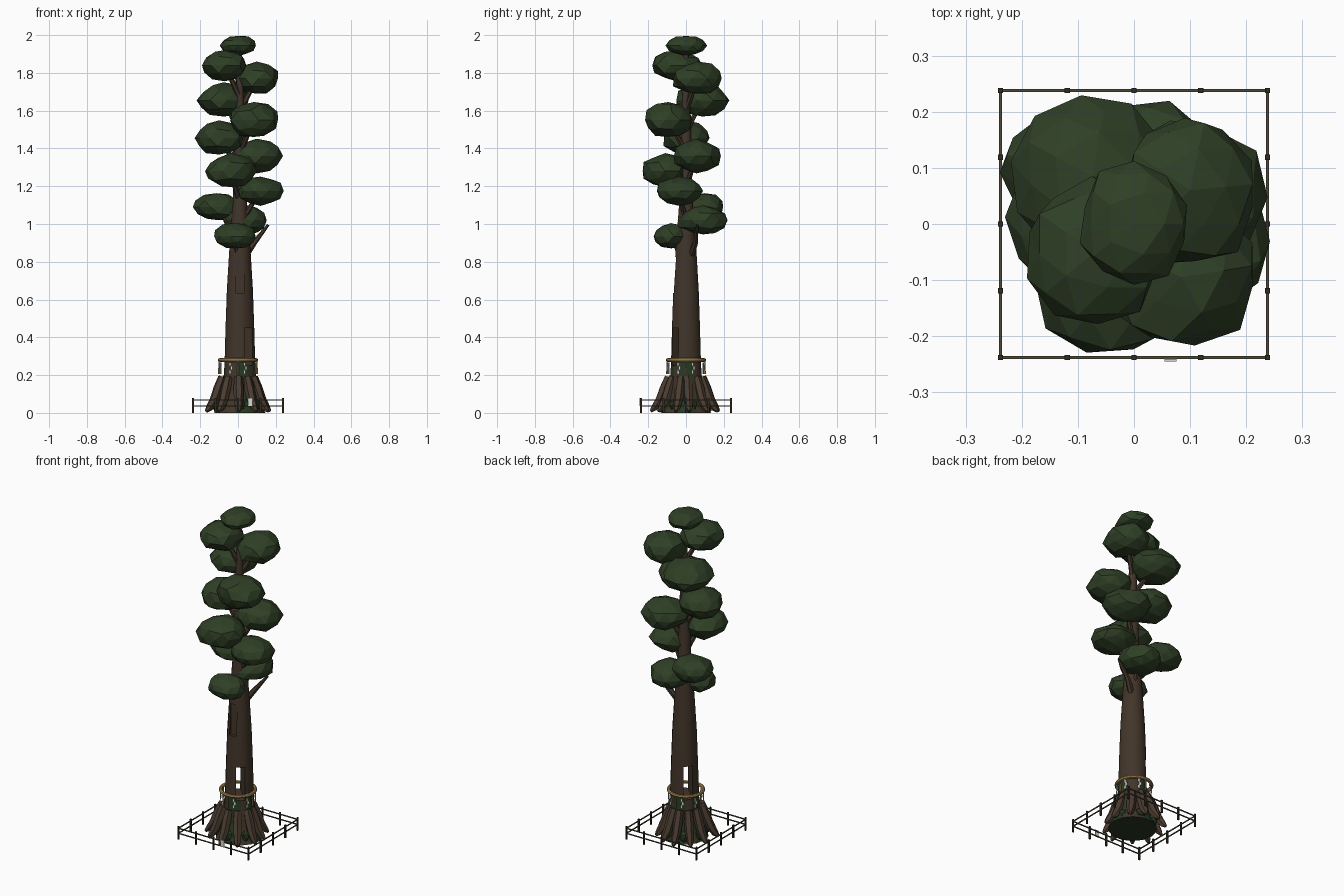
import bpy, bmesh, math, random
from mathutils import Vector, Matrix

random.seed(7)
cube = bpy.data.objects.get("Cube")
if cube:
    bpy.data.objects.remove(cube, do_unlink=True)


def material(name, r, g, b):
    m = bpy.data.materials.new(name)
    m.use_nodes = True
    m.diffuse_color = (r, g, b, 1)
    bsdf = next(n for n in m.node_tree.nodes if n.type == 'BSDF_PRINCIPLED')
    bsdf.inputs["Base Color"].default_value = (r, g, b, 1)
    bsdf.inputs["Roughness"].default_value = 0.9
    return m


BARK = material("bark brown", .055, .036, .023)
ROOT = material("root brown", .07, .046, .03)
MOSS = material("moss green", .02, .04, .015)
LEAF = material("leaf green", .028, .05, .019)
ROPE = material("straw tan", .42, .27, .09)
PAPER = material("paper white", .7, .7, .66)
POST = material("dark post wood", .03, .023, .016)
RAIL = material("rail wood", .075, .064, .04)


def finish(name, bm, *mats, smooth=False):
    bmesh.ops.recalc_face_normals(bm, faces=bm.faces)
    me = bpy.data.meshes.new(name)
    bm.to_mesh(me)
    bm.free()
    for m in mats:
        me.materials.append(m)
    ob = bpy.data.objects.new(name, me)
    bpy.context.collection.objects.link(ob)
    if smooth:
        bpy.ops.object.select_all(action='DESELECT')
        ob.select_set(True)
        bpy.context.view_layer.objects.active = ob
        bpy.ops.object.shade_smooth_by_angle(angle=math.radians(35))
    return ob


def box(bm, centre, size, angle=0):
    mat = (Matrix.Translation(centre) @ Matrix.Rotation(angle, 4, 'Z')
           @ Matrix.Diagonal((*size, 1)))
    bmesh.ops.create_cube(bm, size=1, matrix=mat)


def tube(bm, path, radii, sides):
    """Capped tube through the path points."""
    rings = []
    for i, p in enumerate(path):
        d = path[min(i + 1, len(path) - 1)] - path[max(i - 1, 0)]
        turn = Vector((0, 0, 1)).rotation_difference(d)
        rings.append([bm.verts.new(p + turn @ Vector((
            radii[i] * math.cos(math.tau * k / sides),
            radii[i] * math.sin(math.tau * k / sides), 0))) for k in range(sides)])
    for a, b in zip(rings, rings[1:]):
        for k in range(sides):
            n = (k + 1) % sides
            bm.faces.new((a[k], a[n], b[n], b[k]))
    bm.faces.new(rings[0][::-1])
    bm.faces.new(rings[-1])


def polar(r, a, z):
    return Vector((r * math.cos(a), r * math.sin(a), z))


# Trunk, with mossy stripes low down
profile = [(0, .135), (.06, .11), (.2, .085), (.27, .081), (.45, .076), (.65, .069),
           (.85, .057), (1.1, .038), (1.5, .026), (1.9, .012)]
bm = bmesh.new()
tube(bm, [Vector((.01, 0, z)) for z, r in profile], [r for z, r in profile], 14)
for f in bm.faces:
    c = f.calc_center_median()
    if c.z < .27 and math.sin(4 * math.atan2(c.y, c.x) + 1) > -.1:
        f.material_index = 1
trunk = finish("trunk", bm, BARK, MOSS, smooth=True)

# Square opening right through the trunk and a shallow niche on the front
for centre, size, angle in (((0, 0, .35), (.4, .05, .2), -math.pi / 4),
                            ((.01, -.075, .73), (.045, .05, .19), 0)):
    bm = bmesh.new()
    box(bm, centre, size, angle)
    cutter = finish("trunk_cutter", bm, BARK)
    cutter.hide_render = True
    mod = trunk.modifiers.new("cut", 'BOOLEAN')
    mod.object = cutter
    mod.solver = 'EXACT'
    bpy.ops.object.select_all(action='DESELECT')
    trunk.select_set(True)
    bpy.context.view_layer.objects.active = trunk
    bpy.ops.object.modifier_apply(modifier=mod.name)
    bpy.data.objects.remove(cutter, do_unlink=True)

# Buttress roots
bm = bmesh.new()
for i in range(11):
    a = math.tau * (i + .25) / 11 + random.uniform(-.1, .1)
    k = random.uniform(.92, 1.03)
    steps = ((.09, .19), (.112, .13), (.135, .07), (.165, .025), (.182, .008))
    tube(bm, [polar(r * k, a, z) for r, z in steps],
         [.022, .027, .025, .019, .008], 6)
finish("roots", bm, ROOT, smooth=True)

# Moss mounds between the roots
bm = bmesh.new()
for i in range(7):
    a = math.tau * i / 7 + .3
    bmesh.ops.create_icosphere(bm, subdivisions=1, radius=1,
        matrix=Matrix.Translation(polar(.108, a, .04)) @ Matrix.Diagonal((.032, .032, .04, 1)))
finish("moss_mounds", bm, MOSS)

# Leaf clumps: centre, then width, depth and height radii
clumps = [(0, 0, 1.945, .1, .11, .055), (-.07, -.05, 1.84, .125, .13, .085),
          (.1, .06, 1.77, .125, .14, .088), (-.075, .085, 1.655, .143, .143, .09),
          (.085, -.095, 1.55, .138, .128, .095), (-.1, 0, 1.455, .132, .13, .09),
          (.1, .055, 1.36, .135, .133, .088), (-.04, -.11, 1.28, .143, .13, .09),
          (.12, -.035, 1.175, .125, .127, .08), (-.115, .1, 1.09, .127, .11, .075),
          (.04, .09, 1.02, .12, .132, .078), (-.02, -.08, .935, .114, .1, .07)]
for i, (x, y, z, rx, ry, rz) in enumerate(clumps):
    bm = bmesh.new()
    bmesh.ops.create_icosphere(bm, subdivisions=2, radius=1,
                               matrix=Matrix.Rotation(i * 1.3, 4, 'Z'))
    for v in bm.verts:
        k = random.uniform(.9, 1.06)
        v.co = Vector((x + v.co.x * rx * k, y + v.co.y * ry * k, z + v.co.z * rz * k))
    bmesh.ops.dissolve_limit(bm, angle_limit=math.radians(14),
                             verts=bm.verts, edges=bm.edges)
    finish(f"leaf_clump_{i + 1}", bm, LEAF)

# Branches to the clumps and one bare limb
bm = bmesh.new()
tips = [Vector(c[:3]) for c in clumps[1:]]
for tip in tips:
    start = Vector((.01, 0, tip.z - .17))
    tube(bm, [start, start.lerp(tip, .55), tip], [.017, .013, .007], 6)
tube(bm, [Vector((.03, .02, .82)), Vector((.085, .05, .9)), Vector((.16, .06, .995))],
     [.02, .015, .007], 6)
finish("branches", bm, BARK, smooth=True)

# Rope ring
bm = bmesh.new()
rings = [[bm.verts.new(polar(.097 + .01 * math.cos(math.tau * j / 8), math.tau * i / 28,
                             .28 + .01 * math.sin(math.tau * j / 8)))
          for j in range(8)] for i in range(28)]
for i in range(28):
    a, b = rings[i], rings[(i + 1) % 28]
    for j in range(8):
        n = (j + 1) % 8
        bm.faces.new((a[j], b[j], b[n], a[n]))
finish("rope_ring", bm, ROPE, smooth=True)

# Zigzag paper streamers and straw tassels under the rope
paper, straw = bmesh.new(), bmesh.new()
for i in range(8):
    a = math.tau * (i + .5) / 8
    for j in range(3):
        box(paper, polar(.1, a + (.04 if j % 2 else -.04), .257 - .02 * j),
            (.003, .012, .02), a)
    if i % 2:
        b = a + math.tau / 16
        tube(straw, [polar(.1, b, .205), polar(.1, b, .275)], [.006, .003], 6)
finish("paper_streamers", paper, PAPER)
finish("straw_tassels", straw, ROPE)

# Fence around the tree
posts, rails = bmesh.new(), bmesh.new()
half, step = .238, .119
for side in range(4):
    turn = Matrix.Rotation(side * math.pi / 2, 4, 'Z')
    for k in range(4):
        box(posts, turn @ Vector((-half + k * step, -half, .04)), (.009, .009, .08))
    for z in (.037, .068):
        box(rails, turn @ Vector((0, -half, z)), (2 * half, .005, .006), side * math.pi / 2)
finish("fence_posts", posts, POST)
finish("fence_rails", rails, RAIL)

# Small blank notice on the front rail
bm = bmesh.new()
box(bm, (.065, -.243, .057), (.022, .004, .042))
finish("notice_board", bm, PAPER)
